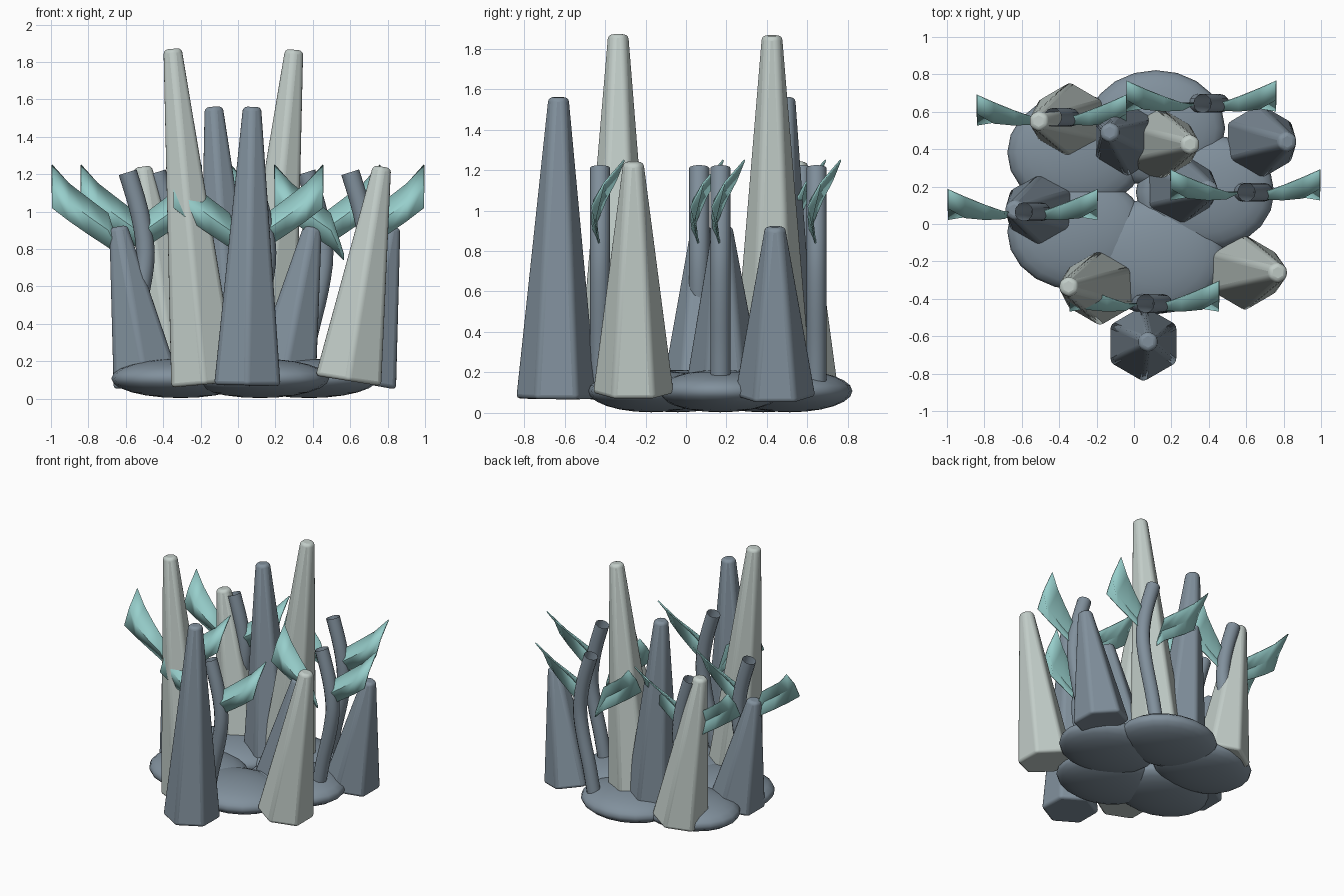
import bpy, bmesh, math
from mathutils import Vector

if "Cube" in bpy.data.objects:
    bpy.data.objects.remove(bpy.data.objects["Cube"])


def material(name, rgb):
    m = bpy.data.materials.new(name)
    m.diffuse_color = (*rgb, 1)
    m.use_nodes = True
    m.node_tree.nodes["Principled BSDF"].inputs["Base Color"].default_value = m.diffuse_color
    return m


STONE = material("slate_grey", (0.22, 0.28, 0.335))
PALE = material("pale_grey", (0.54, 0.61, 0.58))
TEAL = material("soft_teal", (0.31, 0.62, 0.60))


def finish(name, bm, mat, angle=None):
    bmesh.ops.recalc_face_normals(bm, faces=bm.faces)
    me = bpy.data.meshes.new(name)
    bm.to_mesh(me)
    bm.free()
    me.materials.append(mat)
    ob = bpy.data.objects.new(name, me)
    bpy.context.collection.objects.link(ob)
    if angle is not None:
        bpy.ops.object.select_all(action='DESELECT')
        bpy.context.view_layer.objects.active = ob
        ob.select_set(True)
        bpy.ops.object.shade_smooth_by_angle(angle=math.radians(angle))
    return ob


# Base: five overlapping flattened pebbles in a ring
for i in range(5):
    a = math.radians(72 * i)
    bm = bmesh.new()
    bmesh.ops.create_uvsphere(bm, u_segments=20, v_segments=12, radius=1)
    bmesh.ops.scale(bm, vec=(0.37, 0.31, 0.105), verts=bm.verts)
    bmesh.ops.translate(bm, vec=(0.38 * math.cos(a), 0.17 + 0.36 * math.sin(a), 0.108),
                        verts=bm.verts)
    finish("base_pebble", bm, STONE, 60)


# Spikes: leaning six-sided tapered columns with rounded edges
def spike(name, base, tip, mat, r0=0.205, r1=0.056):
    base, tip = Vector(base), Vector(tip)
    axis = tip - base
    bm = bmesh.new()
    rings = []
    for r, z in ((r0, 0), (r1, axis.length)):
        rings.append([bm.verts.new((r * math.cos(math.radians(90 + 60 * k)),
                                    r * math.sin(math.radians(90 + 60 * k)), z))
                      for k in range(6)])
    for k in range(6):
        j = (k + 1) % 6
        bm.faces.new((rings[0][k], rings[0][j], rings[1][j], rings[1][k]))
    bm.faces.new(rings[0][::-1])
    bm.faces.new(rings[1])
    ob = finish(name, bm, mat, 25)
    ob.location = base
    # Lean the column towards its tip
    ob.rotation_euler = (-math.asin(axis.y / axis.length), math.atan2(axis.x, axis.z), 0)
    bev = ob.modifiers.new("rounded", 'BEVEL')
    bev.width = 0.022
    bev.segments = 3
    bev.limit_method = 'NONE'


SPIKES = [
    ("front_dark_spike", (0.05, -0.64, 0.07), (0.075, -0.63, 1.56), STONE),
    ("back_dark_spike", (-0.03, 0.45, 0.07), (-0.13, 0.49, 1.56), STONE),
    ("front_tall_spike", (-0.18, -0.34, 0.075), (-0.35, -0.335, 1.87), PALE),
    ("back_tall_spike", (0.13, 0.425, 0.075), (0.30, 0.425, 1.865), PALE),
    ("right_pale_spike", (0.59, -0.26, 0.095), (0.77, -0.26, 1.24), PALE),
    ("left_pale_spike", (-0.34, 0.555, 0.095), (-0.51, 0.55, 1.24), PALE),
    ("right_short_spike", (0.67, 0.44, 0.08), (0.82, 0.44, 0.92), STONE),
    ("left_short_spike", (-0.49, 0.075, 0.08), (-0.64, 0.075, 0.92), STONE),
    ("middle_short_spike", (0.24, 0.19, 0.08), (0.40, 0.18, 0.92), STONE),
]
for s in SPIKES:
    spike(*s)

# Stem centre line: (side offset, height)
STEM = [(-0.02, 0.15), (0.02, 0.35), (0.075, 0.58), (0.1, 0.78), (0.07, 0.99), (0.005, 1.21)]


# Stems: open bent tubes
def stem(cx, cy):
    n, r = 12, 0.05
    bm = bmesh.new()
    rings = []
    pts = [Vector((x, 0, z)) for x, z in STEM]
    path = []
    for i in range(len(pts) - 1):
        p0, p1, p2, p3 = (pts[max(i - 1, 0)], pts[i], pts[i + 1], pts[min(i + 2, len(pts) - 1)])
        for t in (0, 0.33, 0.67):
            path.append(0.5 * (2 * p1 + (p2 - p0) * t + (2 * p0 - 5 * p1 + 4 * p2 - p3) * t * t
                               + (3 * p1 - p0 - 3 * p2 + p3) * t ** 3))
    path.append(pts[-1])
    for i, p in enumerate(path):
        d = (path[min(i + 1, len(path) - 1)] - path[max(i - 1, 0)]).normalized()
        side = Vector((d.z, 0, -d.x))
        rings.append([bm.verts.new(p + r * (math.cos(2 * math.pi * k / n) * side
                                            + math.sin(2 * math.pi * k / n) * Vector((0, 1, 0))))
                      for k in range(n)])
    for a, b in zip(rings, rings[1:]):
        for k in range(n):
            j = (k + 1) % n
            bm.faces.new((a[k], a[j], b[j], b[k]))
    ob = finish("stem", bm, STONE, 60)
    ob.location = (cx, cy, 0)


# Leaf sections: (offset, bottom z, top z, bottom y, middle y, top y)
LEAF = [(0.10, 0.81, 0.99, 0.00, -0.035, 0.00),
        (0.20, 0.875, 1.065, -0.01, -0.04, 0.035),
        (0.31, 0.95, 1.15, -0.025, -0.03, 0.08),
        (0.40, 1.02, 1.25, -0.04, 0.02, 0.12)]


# Leaves: creased blades, pointed at the stem and wide at the outer end
def leaf(cx, cy, side):
    inner = (0.03, 0.74, 0.77, 0.0, 0.0, 0.0) if side < 0 else (0.07, 0.80, 0.86, 0.0, -0.01, 0.0)
    bm = bmesh.new()
    rows = []
    for d, zb, zt, yb, ym, yt in [inner] + LEAF:
        rows.append([bm.verts.new((side * d, y, z))
                     for y, z in ((yb, zb), (ym, (zb + zt) / 2), (yt, zt))])
    for a, b in zip(rows, rows[1:]):
        for k in range(2):
            bm.faces.new((a[k], b[k], b[k + 1], a[k + 1]))
    ob = finish("leaf", bm, TEAL, 40)
    ob.location = (cx, cy, 0)
    sol = ob.modifiers.new("thickness", 'SOLIDIFY')
    sol.thickness = 0.008
    sol.offset = 0


for cx, cy in ((-0.44, 0.57), (0.36, 0.645), (0.595, 0.17), (-0.595, 0.065), (0.055, -0.425)):
    stem(cx, cy)
    for side in (-1, 1):
        leaf(cx, cy, side)
